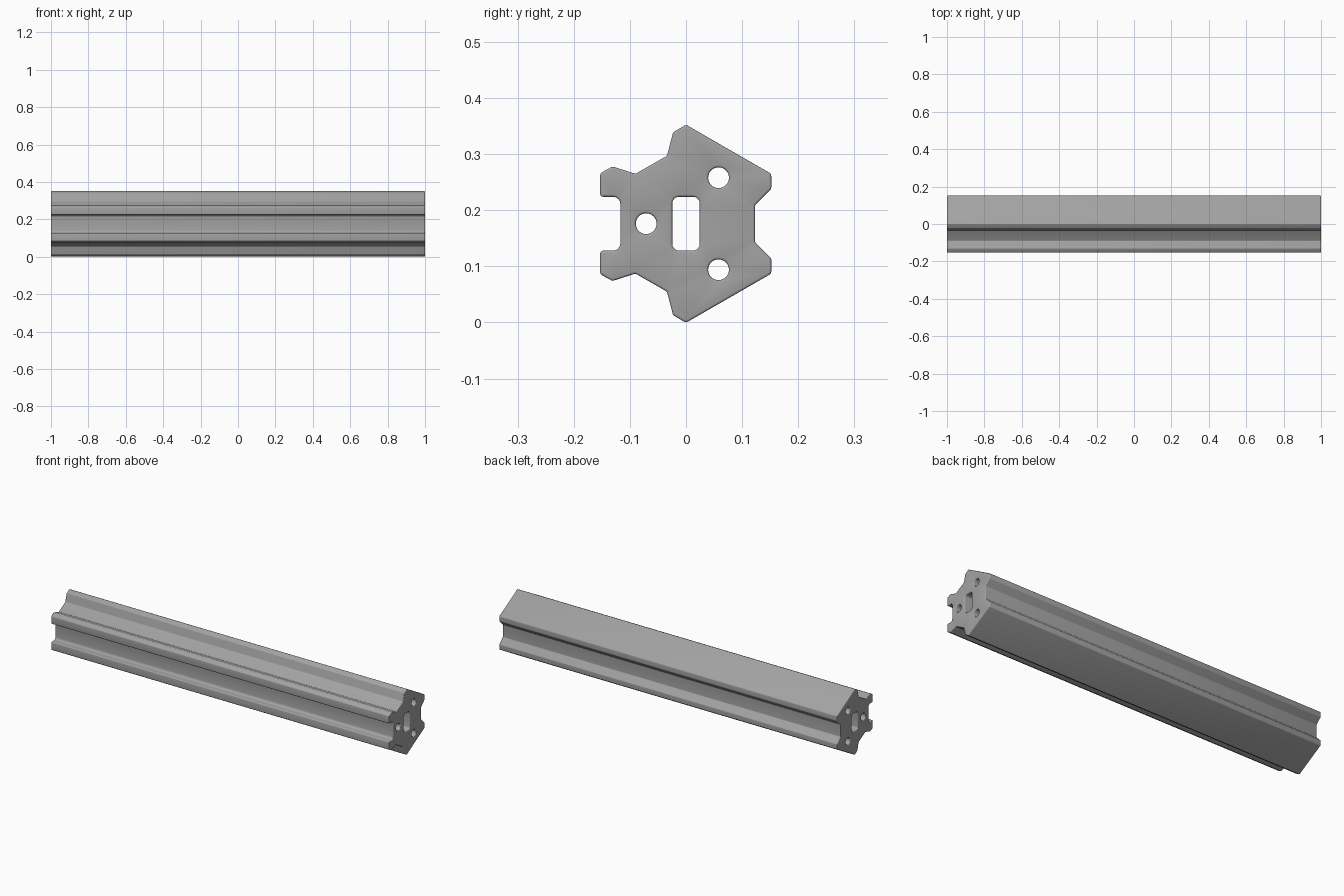
import bpy, bmesh, math
from mathutils import Vector
from mathutils.geometry import interpolate_bezier

if "Cube" in bpy.data.objects:
    bpy.data.objects.remove(bpy.data.objects["Cube"])

MID = 0.176      # height of the symmetry plane
EDGE = 0.004     # rounding of the end rims


def rounded(corners, steps=5):
    """Closed (y, z) outline from (y, z, radius) corners, with rounded corners."""
    out = []
    n = len(corners)
    for i, (y, z, r) in enumerate(corners):
        p = Vector((y, z))
        if r == 0:
            out.append(p)
            continue
        a = (Vector(corners[i - 1][:2]) - p).normalized()
        b = (Vector(corners[(i + 1) % n][:2]) - p).normalized()
        ang = a.angle(b)
        t = r / math.tan(ang / 2)
        k = 1 - 4 / 3 * math.tan((math.pi - ang) / 4) * r / t
        curve = interpolate_bezier((p + a * t).to_3d(), (p + a * t * k).to_3d(),
                                   (p + b * t * k).to_3d(), (p + b * t).to_3d(), steps)
        out += [c.to_2d() for c in curve]
    return out


def circle(y, z, r, n=32):
    return [Vector((y + r * math.cos(2 * math.pi * i / n),
                    z + r * math.sin(2 * math.pi * i / n))) for i in range(n)]


def oriented(loop, ccw):
    area = sum(loop[i - 1].cross(loop[i]) for i in range(len(loop)))
    return loop if (area > 0) == ccw else loop[::-1]


def offset(loop, d):
    """Move every edge to its left, into the material, by d."""
    out = []
    n = len(loop)
    for i, p in enumerate(loop):
        u = (p - loop[i - 1]).normalized()
        v = (loop[(i + 1) % n] - p).normalized()
        nu, nv = Vector((-u.y, u.x)), Vector((-v.y, v.x))
        out.append(p + (nu + nv) * d / (1 + nu.dot(nv)))
    return out


# Upper half of the outline, from the front groove over the ridge to the back groove
upper = [(-0.117, 0.048, 0.013), (-0.153, 0.048, 0.005), (-0.153, 0.090, 0.008),
         (-0.131, 0.102, 0.006), (-0.090, 0.089, 0.004), (-0.034, 0.121, 0.005),
         (-0.023, 0.163, 0.006), (0, 0.1765, 0.006), (0.152, 0.089, 0.007),
         (0.152, 0.062, 0.007), (0.123, 0.033, 0.005)]
outline = [(y, MID + z, r) for y, z, r in upper]
outline += [(y, MID - z, r) for y, z, r in reversed(upper)]

# Central slot and three round bores
slot = [(y, MID + z, 0.012) for y, z in
        ((-0.0245, -0.048), (0.0245, -0.048), (0.0245, 0.048), (-0.0245, 0.048))]
loops = [oriented(rounded(outline), True), oriented(rounded(slot), False)]
loops += [oriented(circle(y, MID + z, 0.0185), False)
          for y, z in ((0.058, 0.082), (0.058, -0.082), (-0.071, 0))]

# Stations along the length: (x, inset), rounded at both ends
arc = [math.radians(a) for a in (0, 30, 60, 90)]
start = [(-1 + EDGE * (1 - math.cos(a)), EDGE * (1 - math.sin(a))) for a in arc]
stations = start + [(-x, d) for x, d in reversed(start)]

# Walls of the outline and of every opening, then the end caps
bm = bmesh.new()
caps = [[], []]
for loop in loops:
    rings = [[bm.verts.new((x, p.x, p.y)) for p in offset(loop, d)] for x, d in stations]
    n = len(loop)
    for a, b in zip(rings, rings[1:]):
        for i in range(n):
            j = (i + 1) % n
            bm.faces.new((a[i], a[j], b[j], b[i]))
    for cap, ring in zip(caps, (rings[0], rings[-1])):
        cap += [bm.edges.get((ring[i - 1], ring[i])) for i in range(n)]
for cap, side in zip(caps, (-1, 1)):
    bmesh.ops.triangle_fill(bm, edges=cap, use_beauty=True, normal=(side, 0, 0))
bmesh.ops.recalc_face_normals(bm, faces=bm.faces)

mesh = bpy.data.meshes.new("extruded_rail")
bm.to_mesh(mesh)
bm.free()
rail = bpy.data.objects.new("extruded_rail", mesh)
bpy.context.collection.objects.link(rail)

grey = bpy.data.materials.new("plain_grey")
grey.diffuse_color = (0.36, 0.36, 0.36, 1)
grey.use_nodes = True
grey.node_tree.nodes["Principled BSDF"].inputs["Base Color"].default_value = grey.diffuse_color
mesh.materials.append(grey)

# Smooth shading on the rounded edges only
bpy.context.view_layer.objects.active = rail
rail.select_set(True)
bpy.ops.object.shade_smooth_by_angle(angle=math.radians(32))
